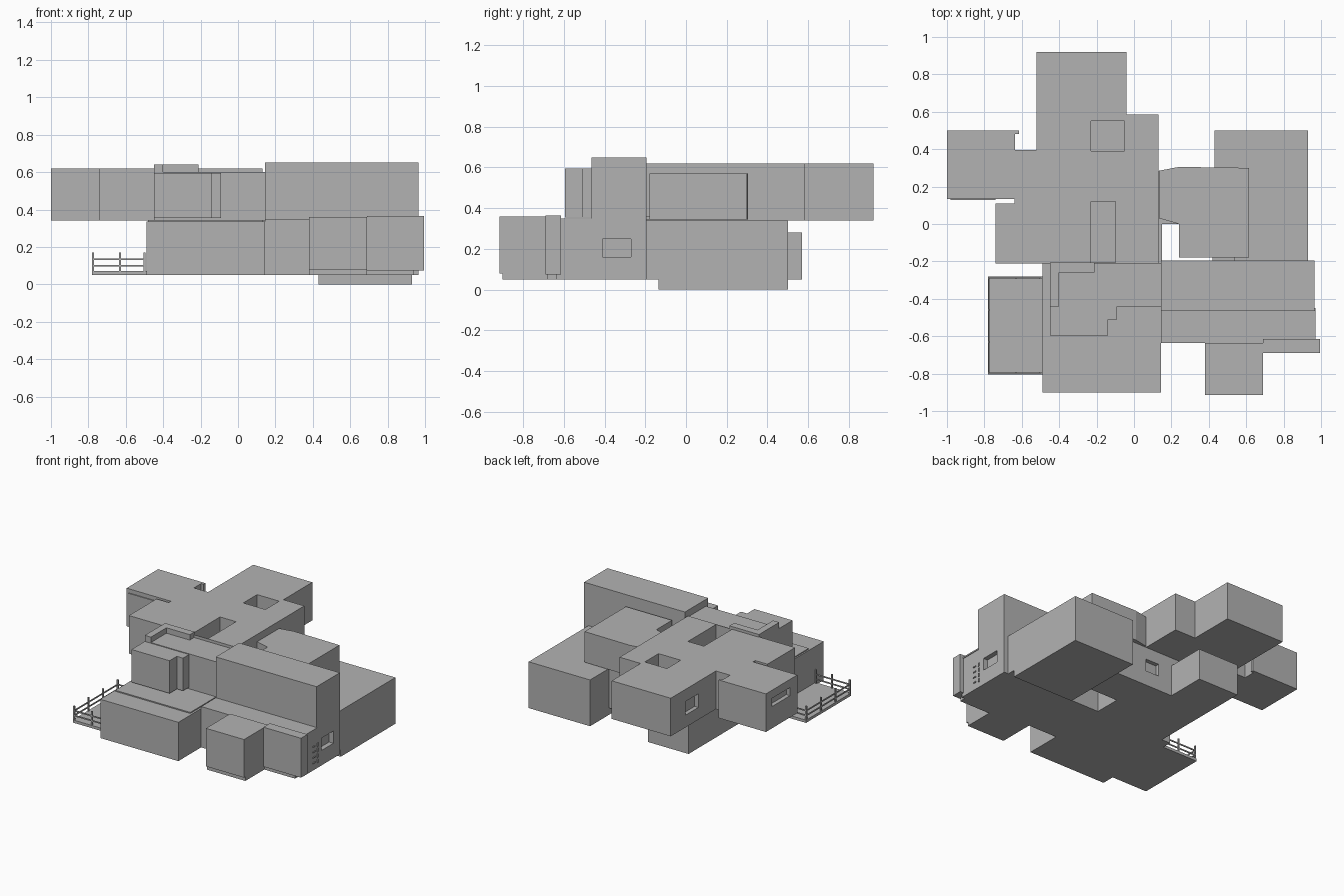
import bpy, bmesh

cube = bpy.data.objects.get("Cube")
if cube:
    bpy.data.objects.remove(cube, do_unlink=True)

GREY = (0.45, 0.45, 0.45, 1)
mat = bpy.data.materials.new("plain grey")
mat.use_nodes = True
mat.diffuse_color = GREY
mat.node_tree.nodes["Principled BSDF"].inputs["Base Color"].default_value = GREY


def prism(name, outline, z0, z1):
    """Extrude a flat outline upwards."""
    bm = bmesh.new()
    base = bm.faces.new([bm.verts.new((x, y, z0)) for x, y in outline])
    top = bmesh.ops.extrude_face_region(bm, geom=[base])["geom"]
    for v in top:
        if isinstance(v, bmesh.types.BMVert):
            v.co.z = z1
    bmesh.ops.recalc_face_normals(bm, faces=bm.faces)
    mesh = bpy.data.meshes.new(name)
    bm.to_mesh(mesh)
    bm.free()
    mesh.materials.append(mat)
    ob = bpy.data.objects.new(name, mesh)
    bpy.context.collection.objects.link(ob)
    return ob


def box(name, x0, x1, y0, y1, z0, z1):
    return prism(name, [(x0, y0), (x1, y0), (x1, y1), (x0, y1)], z0, z1)


def cut(target, *bounds):
    """Sink a box-shaped recess into a part."""
    cutter = box(target.name + "_cutter", *bounds)
    cutter.hide_render = True
    cutter.hide_set(True)
    cutter.display_type = 'WIRE'
    mod = target.modifiers.new("recess", 'BOOLEAN')
    mod.operation = 'DIFFERENCE'
    mod.solver = 'EXACT'
    mod.object = cutter


LOW, MID, HIGH = 0.05, 0.34, 0.62

# Lower storey
box("garage", 0.43, 0.93, -0.135, 0.5, 0, MID)
box("front_hall", -0.49, 0.145, -0.9, -0.21, LOW, MID - 0.005)
box("front_hall_roof", -0.48, 0.13, -0.74, -0.22, MID - 0.005, MID + 0.003)
lower_core = prism("lower_core", [(-0.42, -0.21), (0.15, -0.21), (0.15, 0), (0.43, 0),
                                  (0.43, 0.28), (-0.42, 0.28)], LOW, MID)
cut(lower_core, 0.02, 0.13, 0.25, 0.3, 0.16, 0.25)
box("rear_store", -0.42, -0.09, 0.28, 0.57, LOW, 0.28)
side_room = box("side_room", 0.145, 0.965, -0.635, -0.195, LOW, MID)
cut(side_room, 0.93, 1, -0.41, -0.27, 0.16, 0.25)
box("garage_link", 0.43, 0.93, -0.2, -0.13, LOW, MID)
box("porch", 0.38, 0.69, -0.915, -0.635, 0.08, 0.36)
box("porch_floor", 0.38, 0.69, -0.9, -0.635, LOW, 0.08)
box("front_bay", 0.69, 0.995, -0.69, -0.615, 0.075, 0.365)
box("bay_floor", 0.69, 0.94, -0.68, -0.615, LOW, 0.075)
box("side_roof_lip", 0.145, 0.97, -0.635, -0.46, MID, 0.35)

# Small wall fittings beside the side window
for i, z in enumerate((0.1, 0.14, 0.18, 0.22)):
    box(f"wall_bracket_{i}", 0.96, 0.971, -0.51, -0.485, z, z + 0.008)
    box(f"wall_hook_{i}", 0.96, 0.971, -0.46, -0.45, z - 0.01, z + 0.015)

# Upper storey: the central cross with its two open wells
core = prism("upper_core", [(-0.74, -0.21), (0.13, -0.21), (0.13, 0.585), (-0.04, 0.585),
                            (-0.04, 0.92), (-0.52, 0.92), (-0.52, 0.395), (-0.64, 0.395),
                            (-0.64, 0.11), (-0.74, 0.11)], MID, HIGH)
cut(core, -0.23, -0.05, 0.39, 0.55, 0.42, 0.7)
cut(core, -0.23, -0.1, -0.205, 0.12, 0.42, 0.7)
cut(core, -0.6, -0.49, 0.6, 0.75, 0.43, 0.53)
west_room = box("west_room", -1, -0.635, 0.135, 0.48, MID, HIGH)
cut(west_room, -1.05, -0.97, 0.22, 0.43, 0.5, 0.56)
box("west_rear_trim", -1, -0.615, 0.48, 0.5, MID, HIGH)
box("west_front_trim", -0.98, -0.74, 0.128, 0.135, 0.575, 0.59)

# Upper storey: front rooms
box("long_front_room", 0.145, 0.965, -0.465, -0.195, MID, 0.65)
box("front_link", -0.45, 0.145, -0.44, -0.21, MID, 0.6)
prism("front_bay_upper", [(-0.45, -0.595), (-0.14, -0.595), (-0.14, -0.51), (-0.09, -0.51),
                          (-0.09, -0.435), (-0.45, -0.435)], 0.355, 0.595)
prism("corner_parapet", [(-0.45, -0.44), (-0.4, -0.44), (-0.4, -0.26), (-0.21, -0.26),
                         (-0.21, -0.205), (-0.45, -0.205)], 0.6, 0.64)

# Upper storey: east room over the garage
prism("east_room", [(0.135, 0.03), (0.24, 0), (0.24, -0.18), (0.615, -0.18),
                    (0.615, 0.3), (0.24, 0.305), (0.135, 0.285)], 0.345, 0.57)
box("east_room_step", 0.42, 0.54, -0.195, -0.18, 0.345, 0.36)

# Deck with railing on its three open sides
X0, X1, Y0, Y1 = -0.775, -0.5, -0.795, -0.29
box("deck", -0.78, -0.49, -0.805, -0.28, LOW, 0.07)


def rail_post(x, y):
    box("rail_post", x - 0.005, x + 0.005, y - 0.005, y + 0.005, 0.07, 0.17)


for y in (Y0, Y1):
    for x in (X0, -0.63, X1):
        rail_post(x, y)
for y in (-0.63, -0.46):
    rail_post(X0, y)
for z in (0.095, 0.13):
    box("west_rail", X0 - 0.003, X0 + 0.003, Y0, Y1, z, z + 0.009)
    for y in (Y0, Y1):
        box("end_rail", X0, X1, y - 0.003, y + 0.003, z, z + 0.009)
